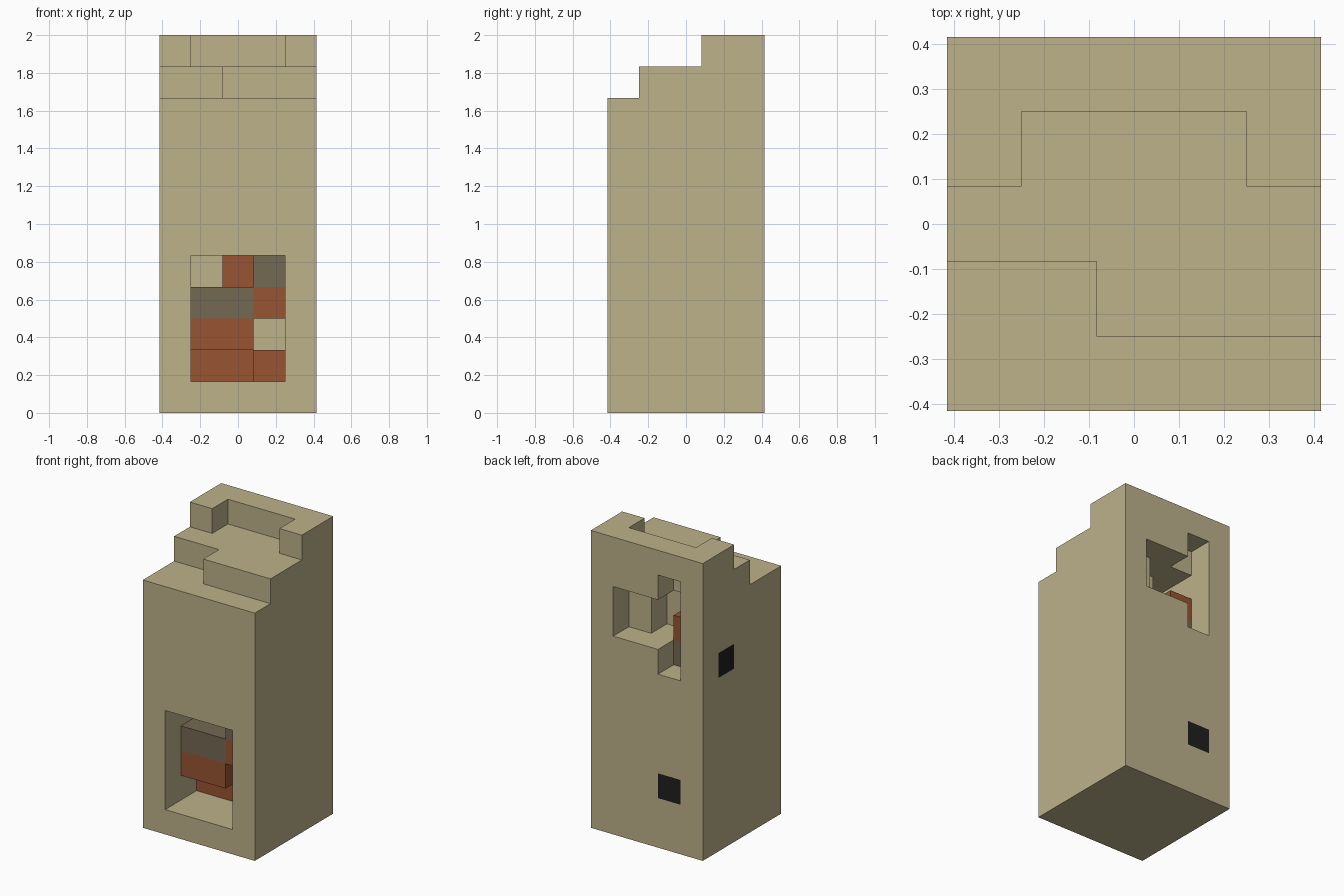
import bpy
import bmesh
from itertools import product
from mathutils import Vector

if "Cube" in bpy.data.objects:
    bpy.data.objects.remove(bpy.data.objects["Cube"], do_unlink=True)

UNIT = 2 / 12                      # edge of one block
WIDE, TALL = 5, 12                 # blocks per side and height


def material(name, r, g, b):
    m = bpy.data.materials.new(name)
    m.use_nodes = True
    m.diffuse_color = (r, g, b, 1)
    m.node_tree.nodes["Principled BSDF"].inputs["Base Color"].default_value = (r, g, b, 1)
    return m


def cells(xs, ys, zs):
    """All blocks in a box of inclusive index ranges."""
    spans = [range(lo, hi + 1) for lo, hi in (xs, ys, zs)]
    return set(product(*spans))


tower = cells((0, 4), (0, 4), (0, 11))

# stepped top
tower -= cells((0, 4), (0, 2), (11, 11))
tower -= cells((1, 3), (3, 3), (11, 11))
tower -= cells((0, 4), (0, 0), (10, 10))
tower -= cells((0, 1), (1, 1), (10, 10))

# front fireplace opening
tower -= cells((1, 3), (0, 0), (1, 4))
tower -= cells((1, 3), (1, 1), (1, 1))
tower -= cells((3, 3), (2, 2), (1, 1))
tower -= cells((3, 3), (1, 3), (2, 2))
tower -= cells((1, 1), (1, 2), (4, 4))
tower -= cells((2, 2), (1, 1), (4, 4))

# broken opening in the back
tower -= cells((2, 3), (4, 4), (8, 9))
tower -= cells((2, 2), (3, 3), (8, 9))
tower -= cells((1, 1), (4, 4), (7, 10))
tower -= cells((1, 1), (2, 3), (9, 9))

# coloured blocks set into the tower
red = (cells((1, 2), (1, 1), (2, 2)) | cells((3, 3), (1, 1), (3, 3))
       | cells((1, 2), (2, 2), (1, 1)) | cells((3, 3), (3, 3), (1, 1))
       | cells((2, 2), (2, 2), (4, 4)) | cells((1, 1), (3, 3), (8, 8)))
grey = (cells((1, 2), (1, 1), (3, 3)) | cells((3, 3), (1, 1), (4, 4))
        | cells((1, 1), (3, 3), (7, 7)))
black = cells((1, 1), (4, 4), (2, 2)) | cells((0, 0), (3, 3), (7, 7))

AXES = [Vector(v) for v in ((1, 0, 0), (0, 1, 0), (0, 0, 1))]


def build_part(name, part, mat):
    """Mesh the exposed faces of a set of blocks."""
    bm = bmesh.new()
    for cell in part:
        centre = Vector(cell) + Vector((0.5, 0.5, 0.5)) - Vector((WIDE / 2, WIDE / 2, 0))
        for i, axis in enumerate(AXES):
            for sign in (1, -1):
                normal = axis * sign
                neighbour = tuple(int(c + n) for c, n in zip(cell, normal))
                if neighbour in tower:
                    continue
                u = AXES[(i + 1) % 3] / 2
                v = AXES[(i + 2) % 3] / 2 * sign
                mid = centre + normal / 2
                corners = (mid - u - v, mid + u - v, mid + u + v, mid - u + v)
                bm.faces.new([bm.verts.new(c * UNIT) for c in corners])
    bmesh.ops.remove_doubles(bm, verts=bm.verts[:], dist=0.001)
    mesh = bpy.data.meshes.new(name)
    bm.to_mesh(mesh)
    bm.free()
    mesh.materials.append(mat)
    bpy.context.collection.objects.link(bpy.data.objects.new(name, mesh))


build_part("tower_walls", tower - red - grey - black, material("sandstone", 0.509, 0.445, 0.258))
build_part("red_bricks", red, material("brick red", 0.314, 0.089, 0.034))
build_part("grey_bricks", grey, material("stone grey", 0.175, 0.138, 0.084))
build_part("black_vents", black, material("soot black", 0.014, 0.014, 0.014))
